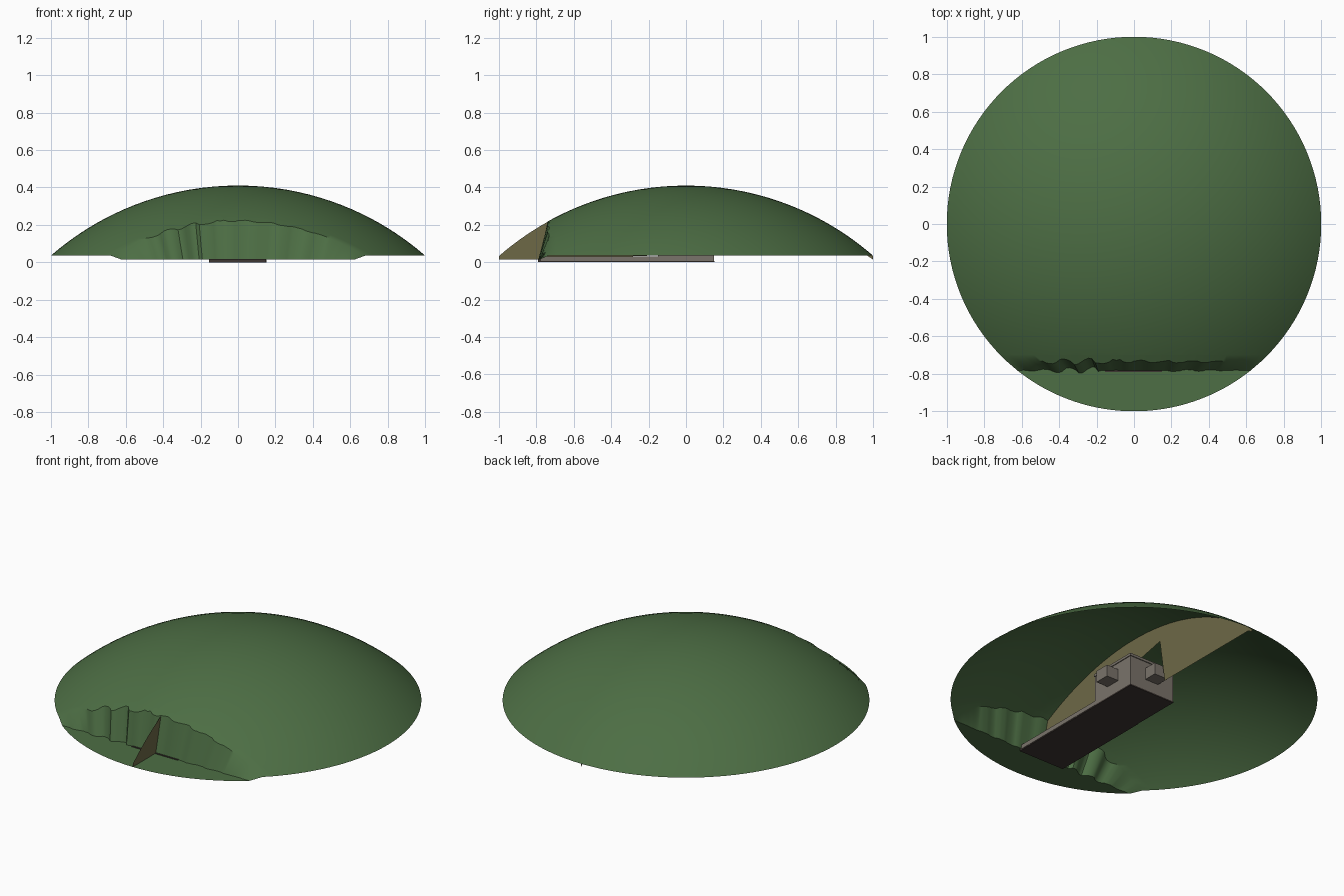
import bpy, bmesh, math, random
from mathutils import Vector

if "Cube" in bpy.data.objects:
    bpy.data.objects.remove(bpy.data.objects["Cube"], do_unlink=True)
random.seed(4)


def material(name, rgb):
    m = bpy.data.materials.new(name)
    m.use_nodes = True
    m.diffuse_color = (*rgb, 1)
    m.node_tree.nodes["Principled BSDF"].inputs["Base Color"].default_value = (*rgb, 1)
    return m


GRASS = material("grass green", (0.074, 0.156, 0.058))
EARTH = material("olive earth", (0.155, 0.140, 0.062))
STONE = material("warm grey stone", (0.195, 0.172, 0.145))
FLOOR = material("dark brown floor", (0.048, 0.037, 0.032))

RIM, TOP, APRON = 0.035, 0.41, 0.015
RISE = TOP - RIM
RADIUS = (1 + RISE ** 2) / (2 * RISE)


def dome_z(x, y):
    return max(RIM, TOP - RADIUS + math.sqrt(RADIUS ** 2 - x * x - y * y))


def finish(name, bm, mat, smooth=False):
    me = bpy.data.meshes.new(name)
    bm.to_mesh(me)
    bm.free()
    ob = bpy.data.objects.new(name, me)
    bpy.context.collection.objects.link(ob)
    me.materials.append(mat)
    if smooth:
        bpy.ops.object.select_all(action="DESELECT")
        ob.select_set(True)
        bpy.context.view_layer.objects.active = ob
        bpy.ops.object.shade_smooth_by_angle(angle=math.radians(40))
    return ob


def box(name, mat, x, y, z):
    bm = bmesh.new()
    bmesh.ops.create_cube(bm, size=1)
    for v in bm.verts:
        for i, (lo, hi) in enumerate((x, y, z)):
            v.co[i] = lo if v.co[i] < 0 else hi
    return finish(name, bm, mat)


# Mound: a spun spherical cap, trimmed in front where the cliff takes over
CUT = -0.70
bm = bmesh.new()
rings, segs = 24, 128
pts = [Vector((math.sin(i / rings * math.pi / 2), 0, 0)) for i in range(rings + 1)]
for p in pts:
    p.z = dome_z(p.x, 0)
verts = [bm.verts.new(p) for p in pts]
edges = [bm.edges.new(pair) for pair in zip(verts, verts[1:])]
bmesh.ops.spin(bm, geom=verts + edges, cent=(0, 0, 0), axis=(0, 0, 1),
               angle=math.tau, steps=segs)
bmesh.ops.remove_doubles(bm, verts=bm.verts, dist=0.0005)
bmesh.ops.bisect_plane(bm, geom=bm.verts[:] + bm.edges[:] + bm.faces[:],
                       plane_co=(0, CUT, 0), plane_no=(0, -1, 0), clear_outer=True)
bmesh.ops.recalc_face_normals(bm, faces=bm.faces)

# Rough cliff and flat apron: rows from the mound down to the front rim
cols = 72
rows = []
for i in range(cols + 1):
    k = 2 * i / cols - 1
    fade = 1 - k * k
    rough = 0.03 if k < -0.1 else 0.012
    wave = fade * rough * (math.sin(k * 31) + random.uniform(-0.6, 0.6))
    crest_y = -0.735 + 0.5 * wave
    base_y = -0.782 + 0.5 * (wave if abs(k) > 0.3 else 0)
    half = math.sqrt(1 - 0.782 ** 2)
    x0 = k * math.sqrt(1 - CUT ** 2)
    x1 = k * math.sqrt(1 - 0.735 ** 2)
    x2 = k * half
    column = [(x0, CUT, dome_z(x0, CUT)), (x1, crest_y, dome_z(x1, crest_y)),
              (x2, base_y, APRON), (x2, -math.sqrt(1 - x2 * x2), APRON)]
    rows.append([bm.verts.new(c) for c in column])
for a, b in zip(rows, rows[1:]):
    for j in range(3):
        bm.faces.new((a[j], a[j + 1], b[j + 1], b[j]))
bmesh.ops.remove_doubles(bm, verts=bm.verts, dist=0.0005)
finish("grass_mound", bm, GRASS, smooth=True)

# Upright earth section through the middle, notched around the chamber
n = 60
arc = [(-math.cos(math.pi * i / n), 0) for i in range(n + 1)]
outline = [(y, dome_z(0, y) - 0.002) for y, _ in arc]
outline += [(1, APRON), (0.97, RIM), (0.26, RIM), (0.22, 0.30), (-0.05, 0.24),
            (-0.2, RIM), (-0.77, APRON), (-1, APRON)]
bm = bmesh.new()
bm.faces.new([bm.verts.new((0, y, z)) for y, z in outline])
bmesh.ops.triangulate(bm, faces=bm.faces)
finish("earth_section", bm, EARTH)

# Passage and chamber floors
box("passage_floor", FLOOR, (-0.155, 0.15), (-0.79, -0.15), (0, 0.018))
box("chamber_floor", FLOOR, (-0.152, 0.152), (-0.15, 0.152), (0, 0.008))

# Low passage walls
for side, name in ((-1, "right"), (1, "left")):
    xs = sorted((side * 0.135, side * 0.152))
    box(name + "_passage_wall", STONE, xs, (-0.775, -0.15), (0.006, 0.032))

# Chamber walls and roof
for side, name in ((-1, "right"), (1, "left")):
    xs = sorted((side * 0.13, side * 0.15))
    box(name + "_chamber_wall", STONE, xs, (-0.15, 0.15), (0.008, 0.185))
box("back_chamber_wall", STONE, (-0.13, 0.13), (0.13, 0.15), (0.008, 0.185))
box("chamber_roof", STONE, (-0.155, 0.155), (-0.155, 0.155), (0.185, 0.2))

# Side and back recesses projecting from the chamber
for side, name in ((-1, "right"), (1, "left")):
    xs = sorted((side * 0.15, side * 0.23))
    box(name + "_recess", STONE, xs, (-0.045, 0.045), (0.075, 0.145))
box("back_recess", STONE, (-0.045, 0.045), (0.15, 0.23), (0.075, 0.145))
